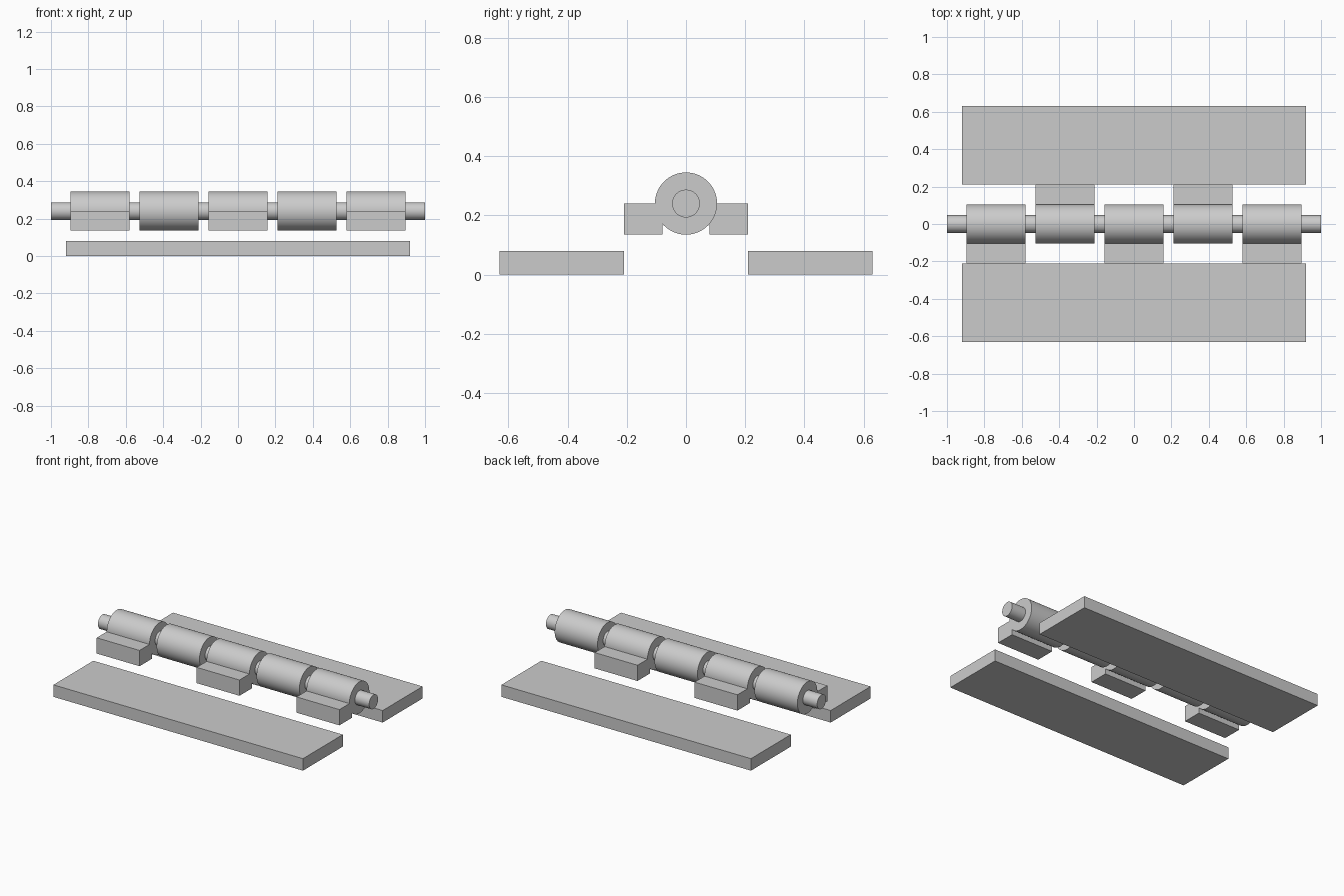
import bpy
import bmesh
from math import sin, cos, asin, acos, pi, radians

cube = bpy.data.objects.get("Cube")
if cube:
    bpy.data.objects.remove(cube, do_unlink=True)

AXIS_Z = 0.24      # height of the hinge axis
BARREL_R = 0.105
PIN_R = 0.047
TAB_OUT, TAB_IN = 0.21, 0.08

steel = bpy.data.materials.new("grey steel")
steel.use_nodes = True
steel.diffuse_color = (0.6, 0.6, 0.6, 1)
steel.node_tree.nodes["Principled BSDF"].inputs["Base Color"].default_value = (0.6, 0.6, 0.6, 1)


def extrude_profile(name, points, x0, x1):
    """Extrude a closed (y, z) outline along x into a solid."""
    bm = bmesh.new()
    face = bm.faces.new([bm.verts.new((x0, y, z)) for y, z in points])
    grown = bmesh.ops.extrude_face_region(bm, geom=[face], use_keep_orig=True)
    moved = [v for v in grown["geom"] if isinstance(v, bmesh.types.BMVert)]
    bmesh.ops.translate(bm, vec=(x1 - x0, 0, 0), verts=moved)
    bmesh.ops.recalc_face_normals(bm, faces=bm.faces)
    mesh = bpy.data.meshes.new(name)
    bm.to_mesh(mesh)
    bm.free()
    mesh.materials.append(steel)
    obj = bpy.data.objects.new(name, mesh)
    bpy.context.collection.objects.link(obj)
    bpy.ops.object.select_all(action="DESELECT")
    obj.select_set(True)
    bpy.context.view_layer.objects.active = obj
    bpy.ops.object.shade_smooth_by_angle(angle=radians(30))
    return obj


def arc(radius, start, end, steps):
    angles = [start + (end - start) * i / steps for i in range(steps + 1)]
    return [(radius * cos(a), AXIS_Z + radius * sin(a)) for a in angles]


# Two flat leaves, front and back
for name, side in (("front_leaf", -1), ("back_leaf", 1)):
    near, far = side * 0.21, side * 0.63
    extrude_profile(name, [(near, 0), (far, 0), (far, 0.08), (near, 0.08)], -0.92, 0.92)

# Barrel outline running into a square tab on one side
base_z = AXIS_Z - BARREL_R
outline = arc(BARREL_R, 0, 2 * pi - acos(TAB_IN / BARREL_R), 64)
outline += [(TAB_IN, base_z), (TAB_OUT, base_z), (TAB_OUT, AXIS_Z)]

# Five knuckles, tabs alternating front and back
for i in range(5):
    side = -1 if i % 2 == 0 else 1
    centre = (i - 2) * 0.3685
    extrude_profile(f"knuckle_{i + 1}", [(side * y, z) for y, z in outline],
                    centre - 0.158, centre + 0.158)

# Pin through all knuckles
extrude_profile("hinge_pin", arc(PIN_R, 0, 2 * pi, 48)[:-1], -1, 1)
